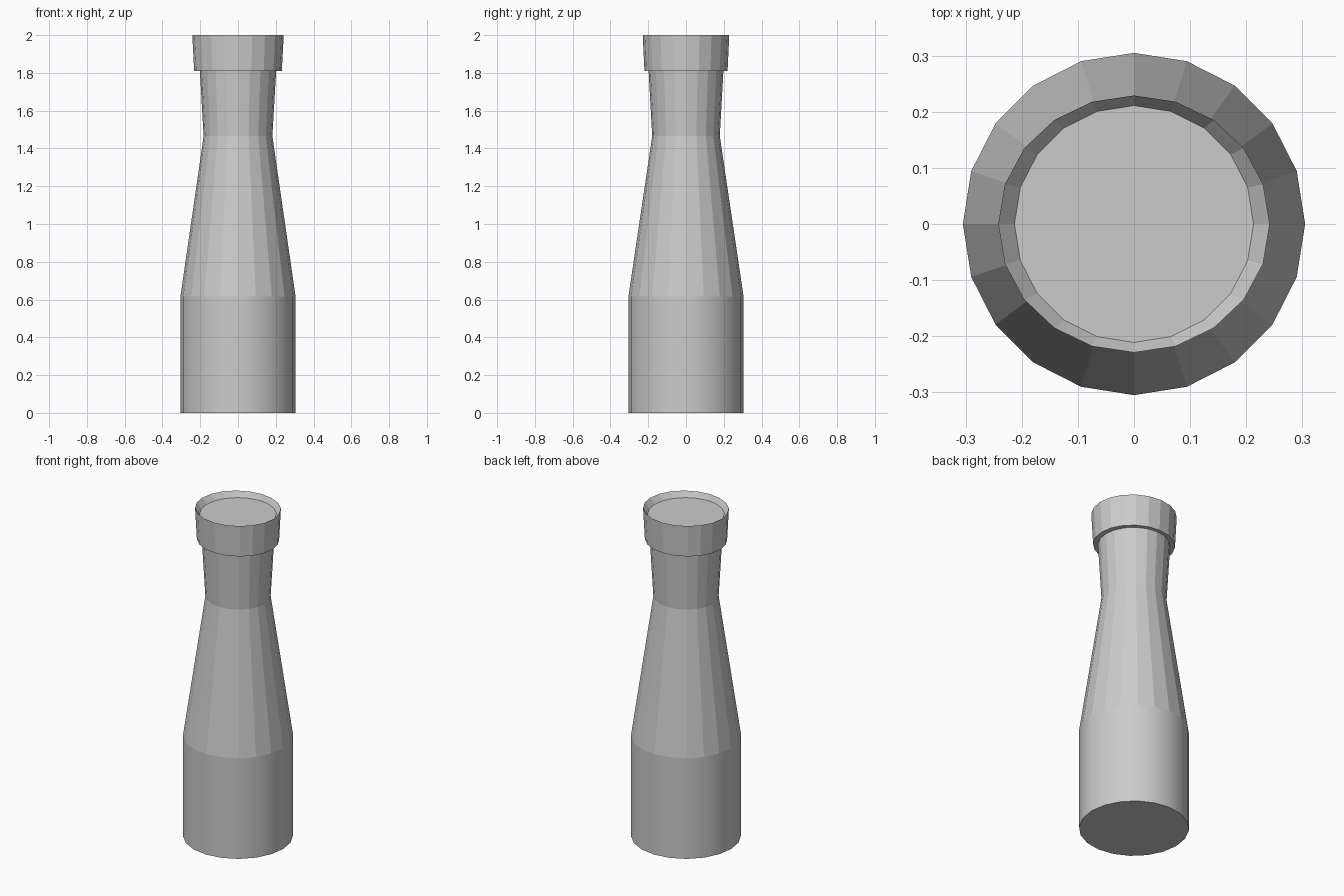
import bpy
import bmesh
from math import cos, sin, pi

if "Cube" in bpy.data.objects:
    bpy.data.objects.remove(bpy.data.objects["Cube"])

SIDES = 20


def lathe(name, rings, close=False, smooth_bands=()):
    """Skin rings of (x radius, y radius, z); cap both ends or close the loop."""
    bm = bmesh.new()
    loops = [[bm.verts.new((rx * cos(2 * pi * i / SIDES), ry * sin(2 * pi * i / SIDES), z))
              for i in range(SIDES)] for rx, ry, z in rings]
    count = len(loops) if close else len(loops) - 1
    for b in range(count):
        low, high = loops[b], loops[(b + 1) % len(loops)]
        for i in range(SIDES):
            j = (i + 1) % SIDES
            face = bm.faces.new((low[i], low[j], high[j], high[i]))
            face.smooth = b in smooth_bands
    if not close:
        bm.faces.new(loops[0][::-1])
        bm.faces.new(loops[-1])
    bmesh.ops.recalc_face_normals(bm, faces=bm.faces)
    mesh = bpy.data.meshes.new(name)
    bm.to_mesh(mesh)
    bm.free()
    obj = bpy.data.objects.new(name, mesh)
    bpy.context.collection.objects.link(obj)
    return obj


# Straight base, tapering shoulder and slightly flared neck with a flat cap
lathe("bottle_body", [
    (0.305, 0.305, 0.0),
    (0.305, 0.305, 0.615),
    (0.182, 0.179, 1.465),
    (0.202, 0.198, 1.81),
    (0.213, 0.211, 1.967),
], smooth_bands=(0,))

# Flared collar around the mouth, with a rim sloping down to the cap
lathe("mouth_collar", [
    (0.202, 0.198, 1.81),
    (0.232, 0.220, 1.81),
    (0.242, 0.229, 2.0),
    (0.213, 0.211, 1.967),
], close=True)
